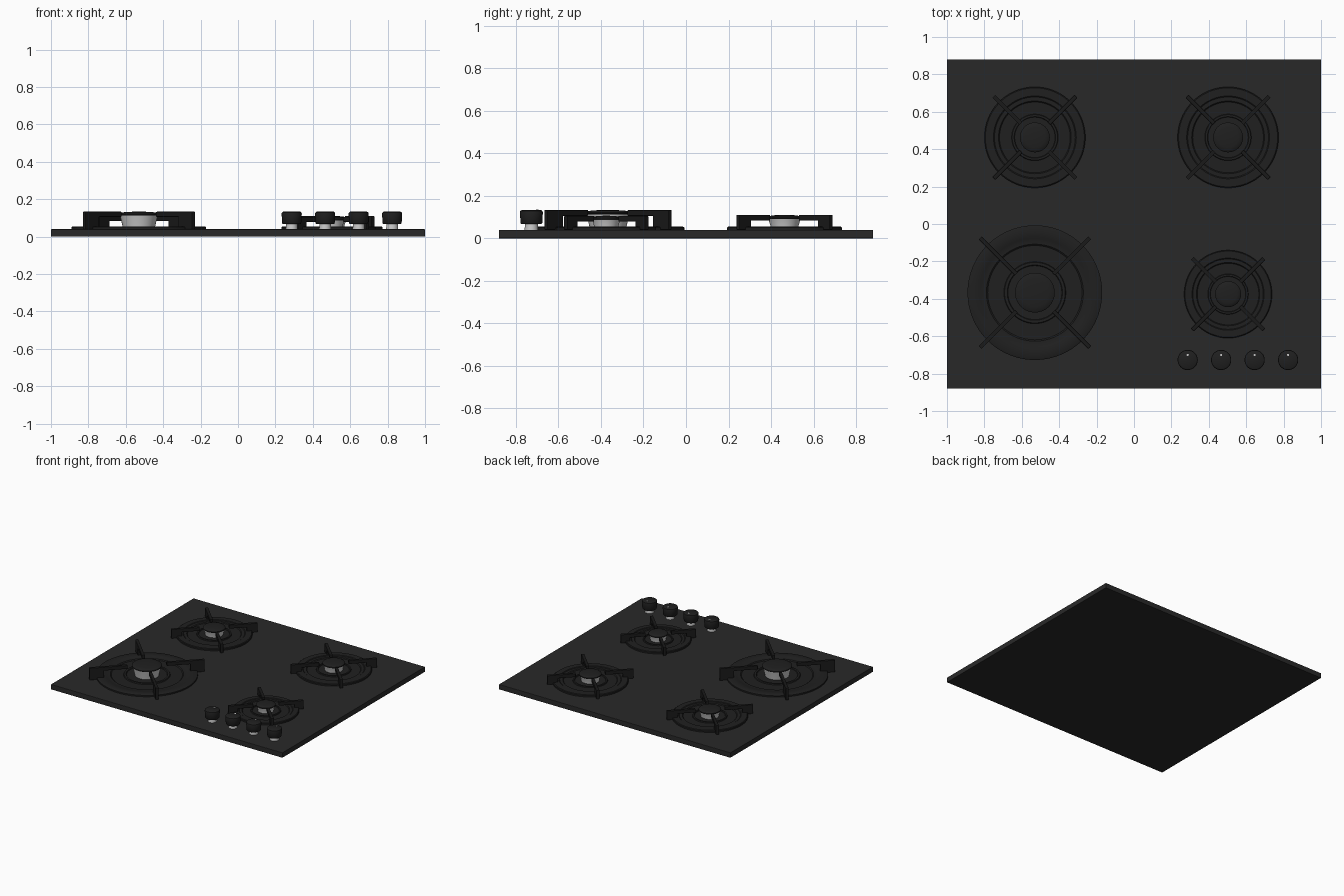
import bpy, bmesh, math
from mathutils import Matrix

if "Cube" in bpy.data.objects:
    bpy.data.objects.remove(bpy.data.objects["Cube"])


def material(name, rgb):
    m = bpy.data.materials.new(name)
    m.diffuse_color = (*rgb, 1)
    m.use_nodes = True
    m.node_tree.nodes["Principled BSDF"].inputs["Base Color"].default_value = m.diffuse_color
    return m


GLASS = material("black_glass", (0.022, 0.022, 0.022))
ENAMEL = material("black_enamel", (0.014, 0.014, 0.014))
IRON = material("cast_iron", (0.010, 0.010, 0.010))
METAL = material("brushed_metal", (0.55, 0.55, 0.55))
WHITE = material("white_mark", (0.8, 0.8, 0.8))
PLATE_TOP = 0.04


def finish(name, bm, mat, loc=(0, 0, 0), smooth=True, bevel=0):
    bmesh.ops.recalc_face_normals(bm, faces=bm.faces)
    mesh = bpy.data.meshes.new(name)
    bm.to_mesh(mesh)
    bm.free()
    ob = bpy.data.objects.new(name, mesh)
    bpy.context.collection.objects.link(ob)
    ob.location = loc
    mesh.materials.append(mat)
    if bevel:
        mod = ob.modifiers.new("bevel", 'BEVEL')
        mod.width, mod.segments = bevel, 2
    if smooth:
        bpy.ops.object.select_all(action='DESELECT')
        bpy.context.view_layer.objects.active = ob
        ob.select_set(True)
        bpy.ops.object.shade_smooth_by_angle(angle=math.radians(35))
    return ob


def lathe(name, profile, mat, loc, steps=64):
    """Spin an (r, z) profile around the z axis."""
    bm = bmesh.new()
    verts = [bm.verts.new((r, 0, z)) for r, z in profile]
    edges = [bm.edges.new(p) for p in zip(verts, verts[1:])]
    bmesh.ops.spin(bm, geom=verts + edges, cent=(0, 0, 0), axis=(0, 0, 1),
                   angle=2 * math.pi, steps=steps)
    bmesh.ops.remove_doubles(bm, verts=bm.verts, dist=1e-5)
    return finish(name, bm, mat, loc)


def pan_support(name, x, y, R, top):
    """Four hooked arms, extruded from a side outline."""
    outer, leg, inner, bar = 1.15 * R, 0.86 * R, 0.39 * R, top - 0.027
    outline = [(inner, top), (outer, top), (outer, PLATE_TOP),
               (leg, PLATE_TOP), (leg, bar), (inner, bar)]
    t = 0.022
    bm = bmesh.new()
    for k in range(4):
        face = bm.faces.new([bm.verts.new((r, -t / 2, z)) for r, z in outline])
        ext = bmesh.ops.extrude_face_region(bm, geom=[face])["geom"]
        new = [v for v in ext if isinstance(v, bmesh.types.BMVert)]
        bmesh.ops.translate(bm, verts=new, vec=(0, t, 0))
        arm = list(set(new) | set(face.verts))
        bmesh.ops.rotate(bm, verts=arm, cent=(0, 0, 0),
                         matrix=Matrix.Rotation(math.pi / 4 + k * math.pi / 2, 3, 'Z'))
    finish(name, bm, IRON, (x, y, 0), smooth=False, bevel=0.003)


def burner(tag, x, y, R, top):
    loc = (x, y, 0)
    cap = 0.295 * R
    # stepped drip dish
    lathe(tag + "_dish", [(0, 0.046), (0.40 * R, 0.046), (0.41 * R, 0.052),
                          (0.45 * R, 0.052), (0.46 * R, 0.045), (0.70 * R, 0.045),
                          (0.72 * R, 0.051), (0.80 * R, 0.051), (0.82 * R, 0.055),
                          (0.98 * R, 0.055), (R, 0.051), (R, PLATE_TOP), (0, PLATE_TOP)],
          ENAMEL, loc, 96)
    # flared metal flame ring
    rim = top - 0.020
    lathe(tag + "_flame_ring", [(0, 0.042), (0.80 * cap, 0.042), (0.83 * cap, 0.060),
                                (0.95 * cap, rim), (0, rim)], METAL, loc)
    # domed cap
    lathe(tag + "_cap", [(0, rim), (0.97 * cap, rim), (cap, rim + 0.003),
                         (cap, rim + 0.009), (0.93 * cap, rim + 0.014),
                         (0.70 * cap, rim + 0.018), (0.35 * cap, rim + 0.020),
                         (0, rim + 0.021)], ENAMEL, loc)
    pan_support(tag + "_pan_support", x, y, R, top)


def knob(tag, x, y):
    loc = (x, y, 0)
    lathe(tag + "_stem", [(0, PLATE_TOP), (0.032, PLATE_TOP), (0.030, 0.072), (0, 0.072)],
          METAL, loc, 32)
    lathe(tag + "_grip", [(0, 0.068), (0.048, 0.068), (0.051, 0.072), (0.054, 0.122),
                          (0.052, 0.129), (0.046, 0.133), (0, 0.134)], ENAMEL, loc, 48)
    lathe(tag + "_mark", [(0, 0.133), (0.006, 0.133), (0.006, 0.1355), (0, 0.1355)],
          WHITE, (x, y + 0.027, 0), 16)


# glass worktop
bm = bmesh.new()
bmesh.ops.create_cube(bm, size=1)
bmesh.ops.scale(bm, vec=(2, 1.76, PLATE_TOP), verts=bm.verts)
finish("worktop", bm, GLASS, (0, 0, PLATE_TOP / 2), smooth=False, bevel=0.003)

# four burners
burner("back_left_burner", -0.53, 0.463, 0.27, 0.110)
burner("back_right_burner", 0.503, 0.463, 0.27, 0.110)
burner("front_left_burner", -0.53, -0.367, 0.36, 0.133)
burner("front_right_burner", 0.503, -0.375, 0.235, 0.106)

# row of control knobs
for i in range(4):
    knob(f"knob_{i + 1}", 0.287 + 0.179 * i, -0.727)
